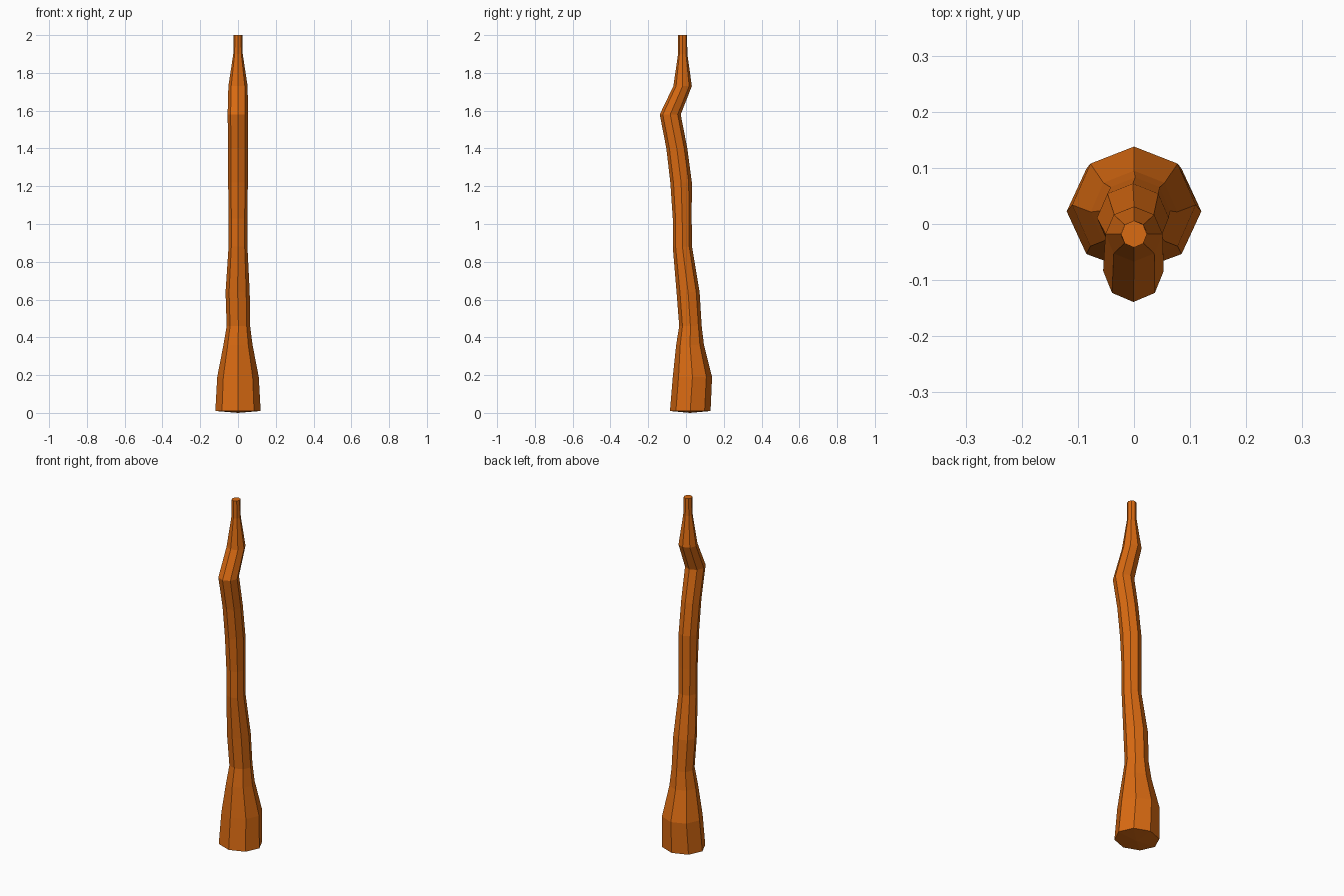
import bpy, bmesh, math

if "Cube" in bpy.data.objects:
    bpy.data.objects.remove(bpy.data.objects["Cube"])

SIDES = 8
# rings up the crooked stem: z, x centre, front y, back y, half width in x
RINGS = [
    (0.01, 0.0, -0.085, 0.13, 0.12),
    (0.19, 0.0, -0.07, 0.138, 0.11),
    (0.36, 0.0, -0.052, 0.095, 0.077),
    (0.46, 0.002, -0.036, 0.083, 0.062),
    (0.64, -0.002, -0.05, 0.072, 0.064),
    (0.88, 0.0, -0.07, 0.032, 0.05),
    (1.03, 0.0, -0.07, 0.03, 0.05),
    (1.22, 0.0, -0.083, 0.031, 0.052),
    (1.40, 0.0, -0.104, 0.007, 0.052),
    (1.58, -0.001, -0.139, -0.028, 0.054),
    (1.73, 0.0, -0.067, 0.031, 0.051),
    (1.90, 0.0, -0.042, 0.007, 0.025),
    (2.00, 0.0, -0.042, 0.006, 0.023),
]

wood = bpy.data.materials.new("orange brown wood")
wood.diffuse_color = (0.70, 0.145, 0.006, 1)
wood.use_nodes = True
wood.node_tree.nodes["Principled BSDF"].inputs["Base Color"].default_value = wood.diffuse_color

# crooked stem lofted through the rings
bm = bmesh.new()
loops = []
for z, cx, y0, y1, rx in RINGS:
    cy, ry = (y0 + y1) / 2, (y1 - y0) / 2
    loops.append([bm.verts.new((cx + rx * math.cos(a), cy + ry * math.sin(a), z))
                  for a in (2 * math.pi * i / SIDES for i in range(SIDES))])
for lo, hi in zip(loops, loops[1:]):
    for i in range(SIDES):
        j = (i + 1) % SIDES
        bm.faces.new((lo[i], lo[j], hi[j], hi[i]))

# flat top cap and slightly domed underside
bm.faces.new(loops[-1])
tip = bm.verts.new((0, 0.02, 0))
for i in range(SIDES):
    bm.faces.new((loops[0][(i + 1) % SIDES], loops[0][i], tip))
bmesh.ops.recalc_face_normals(bm, faces=bm.faces)

mesh = bpy.data.meshes.new("crooked_stem")
bm.to_mesh(mesh)
bm.free()
mesh.materials.append(wood)
bpy.context.collection.objects.link(bpy.data.objects.new("crooked_stem", mesh))
